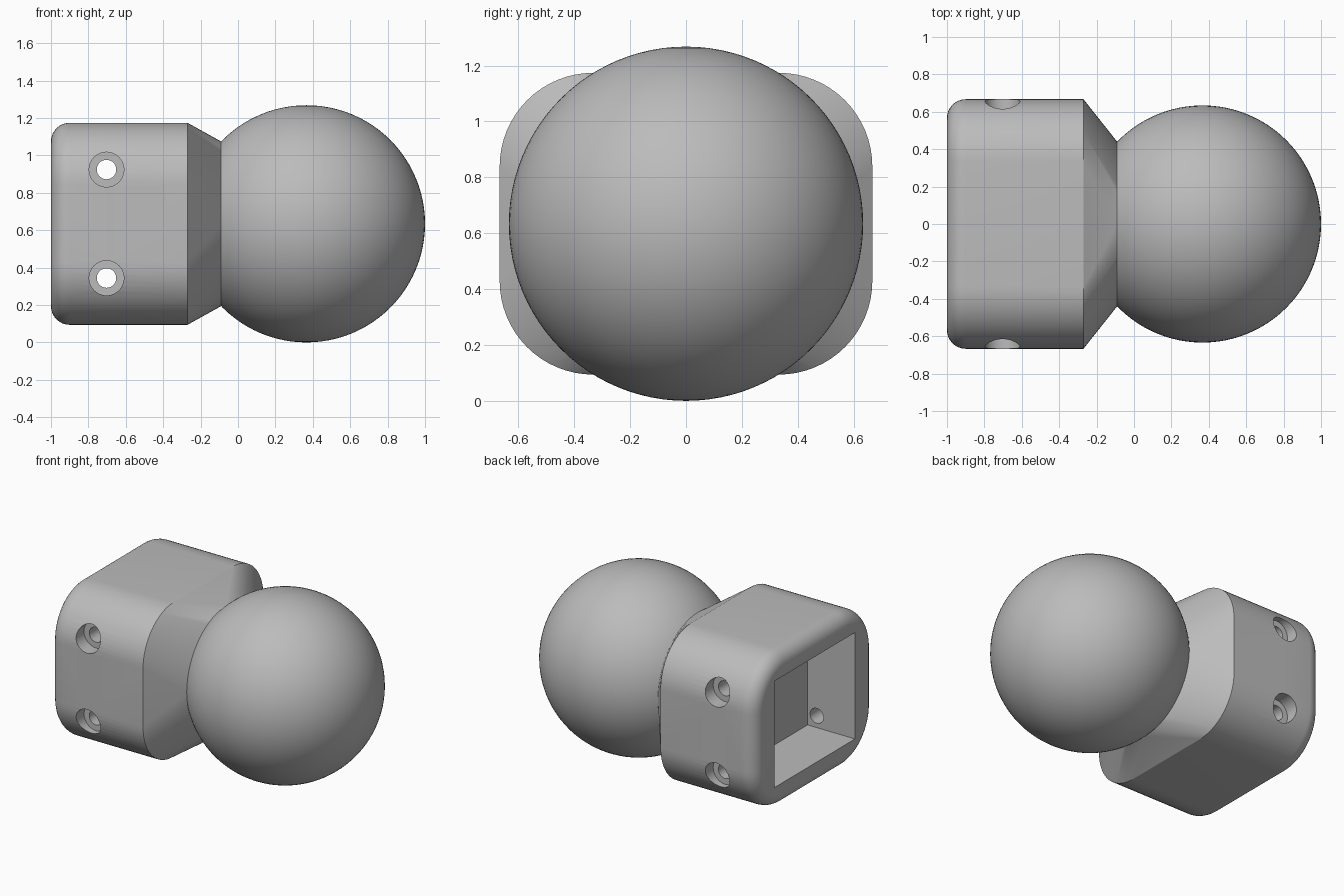
import bpy
import bmesh
from math import sin, cos, pi, radians
from mathutils import Matrix

cube = bpy.data.objects.get("Cube")
if cube:
    bpy.data.objects.remove(cube, do_unlink=True)

MID_Z = 0.634        # height of the shared axis
BALL_R = 0.634
ARC = 16             # steps per rounded corner

grey = bpy.data.materials.new("plain_grey")
grey.use_nodes = True
grey.diffuse_color = (0.5, 0.5, 0.5, 1)
grey.node_tree.nodes["Principled BSDF"].inputs["Base Color"].default_value = (0.5, 0.5, 0.5, 1)


def finish(bm, name):
    bmesh.ops.recalc_face_normals(bm, faces=bm.faces)
    mesh = bpy.data.meshes.new(name)
    bm.to_mesh(mesh)
    bm.free()
    mesh.materials.append(grey)
    obj = bpy.data.objects.new(name, mesh)
    bpy.context.collection.objects.link(obj)
    return obj


def smooth(obj, angle):
    bpy.ops.object.select_all(action="DESELECT")
    obj.select_set(True)
    bpy.context.view_layer.objects.active = obj
    bpy.ops.object.shade_smooth_by_angle(angle=radians(angle))


def section(x, half_y, half_z, r):
    """Rounded rectangle across the x axis; a circle when both halves equal r."""
    points = []
    for q, (sy, sz) in enumerate(((1, 1), (-1, 1), (-1, -1), (1, -1))):
        for i in range(ARC + 1):
            a = (q + i / ARC) * pi / 2
            points.append((x, sy * (half_y - r) + r * cos(a),
                           MID_Z + sz * (half_z - r) + r * sin(a)))
    return points


def loft(sections, name):
    bm = bmesh.new()
    rings = [[bm.verts.new(p) for p in s] for s in sections]
    for a, b in zip(rings, rings[1:]):
        for i in range(len(a)):
            j = (i + 1) % len(a)
            bm.faces.new((a[i], a[j], b[j], b[i]))
    bm.faces.new(rings[0])
    bm.faces.new(rings[-1])
    bmesh.ops.remove_doubles(bm, verts=bm.verts, dist=1e-5)
    return finish(bm, name)


def box_cutter(lo, hi):
    bm = bmesh.new()
    bmesh.ops.create_cube(bm, size=1)
    for v in bm.verts:
        v.co = [(a + b) / 2 + c * (b - a) for a, b, c in zip(lo, hi, v.co)]
    return finish(bm, "pocket_cutter")


def hole_cutter(x, y, z, radius, depth):
    bm = bmesh.new()
    place = Matrix.Translation((x, y, z)) @ Matrix.Rotation(pi / 2, 4, "X")
    bmesh.ops.create_cone(bm, cap_ends=True, segments=40, radius1=radius,
                          radius2=radius, depth=depth, matrix=place)
    return finish(bm, "hole_cutter")


# Block with a filleted open end, tapering to a round neck
FILLET = 0.1
sections = []
for i in range(9):
    a = i / 8 * pi / 2
    inset = FILLET * (1 - sin(a))
    sections.append(section(-1 + FILLET * (1 - cos(a)), 0.667 - inset,
                            0.54 - inset, 0.335 - inset))
sections.append(section(-0.27, 0.667, 0.54, 0.335))
sections.append(section(-0.09, 0.44, 0.44, 0.44))
sections.append(section(0, 0.4, 0.4, 0.4))
block = loft(sections, "socket_block")

# Rectangular pocket, cross holes and their counterbores
cutters = [box_cutter((-1.2, -0.445, MID_Z - 0.373), (-0.632, 0.445, MID_Z + 0.373))]
for side in (-1, 1):
    for dz in (-0.29, 0.29):
        z = MID_Z + dz
        cutters.append(hole_cutter(-0.703, side * 0.56, z, 0.052, 0.5))
        cutters.append(hole_cutter(-0.703, side * 0.72, z, 0.093, 0.3))

for cutter in cutters:
    cutter.hide_render = True
    mod = block.modifiers.new("cut", "BOOLEAN")
    mod.operation = "DIFFERENCE"
    mod.solver = "EXACT"
    mod.object = cutter
    bpy.context.view_layer.objects.active = block
    bpy.ops.object.modifier_apply(modifier=mod.name)
for cutter in cutters:
    bpy.data.objects.remove(cutter, do_unlink=True)
smooth(block, 25)

# Ball
bm = bmesh.new()
bmesh.ops.create_uvsphere(bm, u_segments=96, v_segments=48, radius=BALL_R,
                          matrix=Matrix.Translation((0.366, 0, MID_Z)))
smooth(finish(bm, "ball"), 30)
